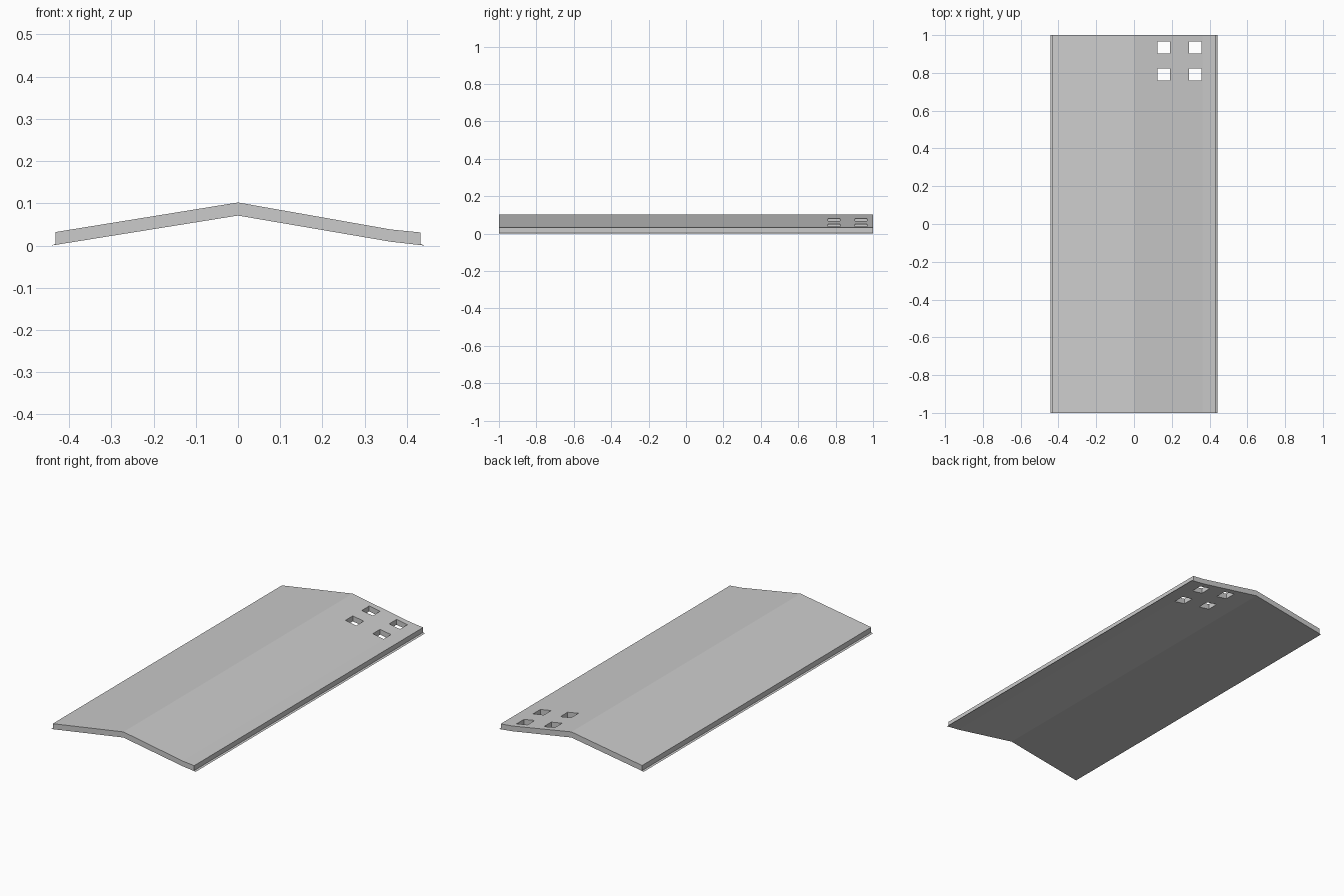
import bpy, bmesh

if "Cube" in bpy.data.objects:
    bpy.data.objects.remove(bpy.data.objects["Cube"])


def make_object(name, bm):
    bmesh.ops.recalc_face_normals(bm, faces=bm.faces)
    mesh = bpy.data.meshes.new(name)
    bm.to_mesh(mesh)
    bm.free()
    obj = bpy.data.objects.new(name, mesh)
    bpy.context.collection.objects.link(obj)
    return obj


# Ridged panel: cross-section with thin lips at both eaves, extruded along y
profile = [
    (-0.432, 0.032), (0, 0.102), (0.362, 0.038), (0.432, 0.031),
    (0.432, 0.004), (0.442, 0.0), (0.362, 0.009), (0, 0.071),
    (-0.442, 0.0), (-0.432, 0.004),
]
bm = bmesh.new()
face = bm.faces.new([bm.verts.new((x, -1, z)) for x, z in profile])
extruded = bmesh.ops.extrude_face_region(bm, geom=[face])["geom"]
bmesh.ops.translate(bm, vec=(0, 2, 0),
                    verts=[v for v in extruded if isinstance(v, bmesh.types.BMVert)])
panel = make_object("ridged_panel", bm)

# Four square through-holes near the back right corner
bm = bmesh.new()
for x in (0.158, 0.325):
    for y in (0.792, 0.935):
        box = bmesh.ops.create_cube(bm, size=1)["verts"]
        bmesh.ops.scale(bm, vec=(0.066, 0.064, 0.4), verts=box)
        bmesh.ops.translate(bm, vec=(x, y, 0.05), verts=box)
cutter = make_object("hole_cutter", bm)
cutter.hide_render = True

cut = panel.modifiers.new("holes", 'BOOLEAN')
cut.operation = 'DIFFERENCE'
cut.solver = 'EXACT'
cut.object = cutter
bpy.context.view_layer.objects.active = panel
bpy.ops.object.modifier_apply(modifier=cut.name)
bpy.data.objects.remove(cutter)
